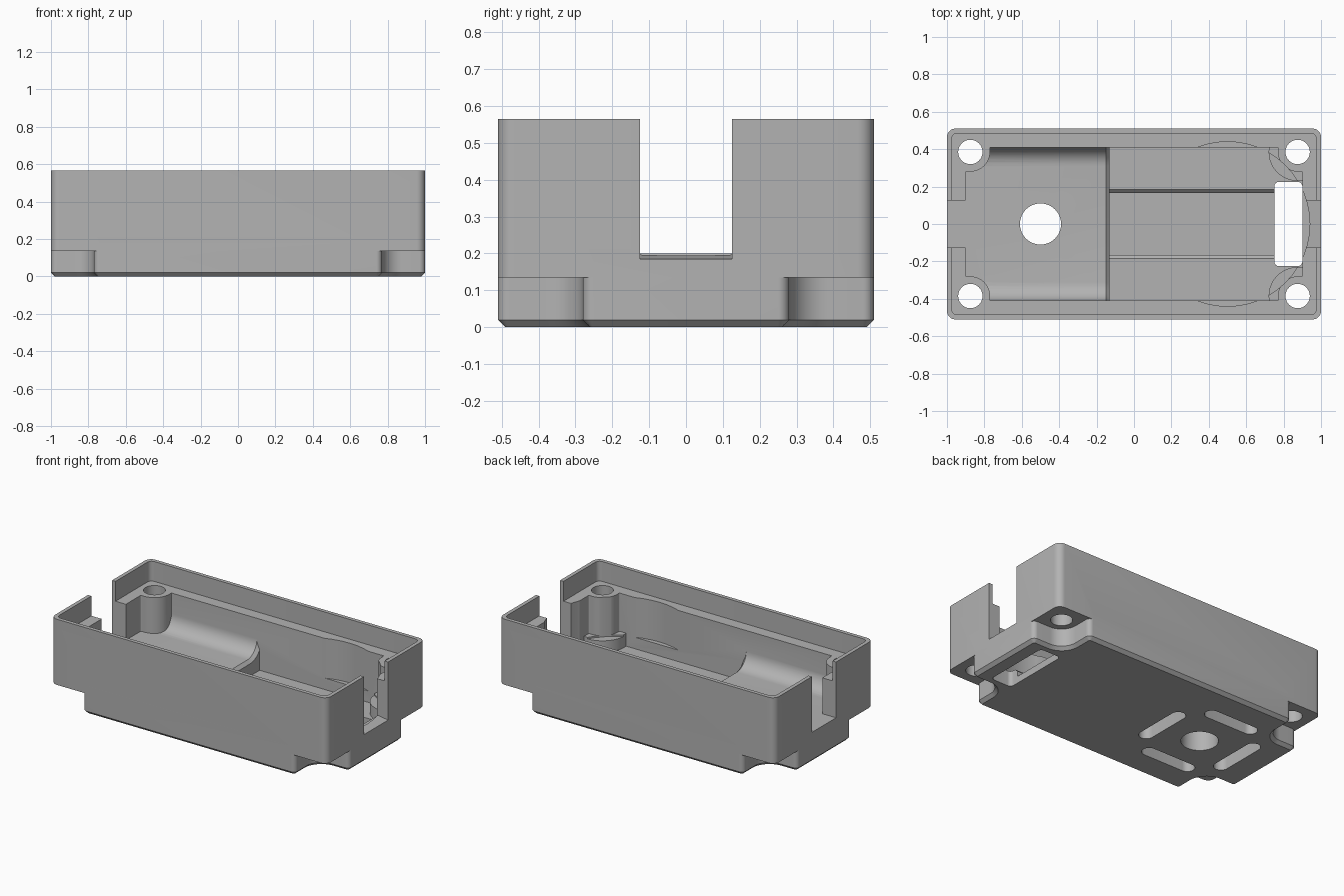
import bpy, bmesh
from math import cos, sin, radians

if "Cube" in bpy.data.objects:
    bpy.data.objects.remove(bpy.data.objects["Cube"], do_unlink=True)

grey = bpy.data.materials.new("mid grey")
grey.use_nodes = True
grey.diffuse_color = (0.45, 0.45, 0.45, 1)
grey.node_tree.nodes["Principled BSDF"].inputs["Base Color"].default_value = (0.45, 0.45, 0.45, 1)


def arc(cx, cy, r, a0, a1, n=8):
    angles = [radians(a0 + (a1 - a0) * i / n) for i in range(n + 1)]
    return [(cx + r * cos(a), cy + r * sin(a)) for a in angles]


def four_way(quad):
    """Repeat a first-quadrant outline in all four quadrants."""
    flip = quad[::-1]
    return (quad + [(-x, y) for x, y in flip] + [(-x, -y) for x, y in quad]
            + [(x, -y) for x, y in flip])


def rounded_rect(hx, hy, r):
    return four_way(arc(hx - r, hy - r, r, 0, 90))


def notched_rect(hx, hy, f):
    """Rectangle with each corner scooped out around its screw hole."""
    x0, y0 = SCREW_X - SCOOP, SCREW_Y - SCOOP
    return four_way(arc(hx - f, y0 - f, f, 0, 90)
                    + arc(SCREW_X, SCREW_Y, SCOOP, -90, -180, 12)
                    + arc(x0 - f, hy - f, f, 0, 90))


def moved(pts, dx, dy):
    return [(x + dx, y + dy) for x, y in pts]


def circle(cx, cy, r):
    return arc(cx, cy, r, 0, 360, 48)[:-1]


def prism(name, pts, a, b, axis="z", chamfer=0):
    """Extrude a 2D outline along an axis, optionally chamfering the cap at a."""
    place = {"z": lambda u, v, w: (u, v, w),
             "x": lambda u, v, w: (w, u, v),
             "y": lambda u, v, w: (u, w, v)}[axis]
    bm = bmesh.new()
    low = [bm.verts.new(place(u, v, a)) for u, v in pts]
    high = [bm.verts.new(place(u, v, b)) for u, v in pts]
    cap = bm.faces.new(low)
    bm.faces.new(high)
    for i in range(len(pts)):
        j = (i + 1) % len(pts)
        bm.faces.new((low[i], low[j], high[j], high[i]))
    bmesh.ops.recalc_face_normals(bm, faces=bm.faces[:])
    if chamfer:
        bmesh.ops.bevel(bm, geom=list(cap.edges), offset=chamfer, segments=1,
                        affect='EDGES', profile=0.5)
    mesh = bpy.data.meshes.new(name)
    bm.to_mesh(mesh)
    bm.free()
    mesh.materials.append(grey)
    ob = bpy.data.objects.new(name, mesh)
    bpy.context.collection.objects.link(ob)
    return ob


def combine(target, tool, operation='DIFFERENCE'):
    """Apply a boolean and drop the tool."""
    mod = target.modifiers.new("cut", 'BOOLEAN')
    mod.operation, mod.object, mod.solver = operation, tool, 'EXACT'
    tool.hide_render = True
    bpy.context.view_layer.objects.active = target
    bpy.ops.object.modifier_apply(modifier=mod.name)
    bpy.data.objects.remove(tool, do_unlink=True)


SCREW_X, SCREW_Y, SCOOP = 0.875, 0.385, 0.105
HEIGHT, STEP, LEDGE = 0.565, 0.135, 0.435
SIGNS = (-1, 1)
CORNERS = [(sx * SCREW_X, sy * SCREW_Y) for sx in SIGNS for sy in SIGNS]

# Outer shell: chamfered scooped base under a rounded box
shell = prism("enclosure", rounded_rect(1, 0.51, 0.045), STEP, HEIGHT)
combine(shell, prism("base", notched_rect(1, 0.51, 0.03), 0, STEP + 0.05, chamfer=0.02), 'UNION')

# Cavity cutter, with the raised floors and corner bumps taken out of it
cavity = prism("cavity", notched_rect(0.9, 0.41, 0.005), 0.045, 0.5)
half = [(0.45, -0.05), (0.45, 0.3)] + arc(0.31, 0.3, 0.1, 0, -90)
deck = half + [(-y, z) for y, z in half[::-1]]
combine(cavity, prism("raised_deck", deck, -0.13, -0.97, "x", chamfer=0.02))
for s in SIGNS:
    side = [(s * y, z) for y, z in
            [(0.165, 0), (0.165, 0.08), (0.185, 0.1), (0.45, 0.1), (0.45, 0)]]
    combine(cavity, prism("side_floor", side, -0.2, 0.95, "x"))
    combine(cavity, prism("corner_bump", circle(SCREW_X, s * SCREW_Y, 0.155), 0, 0.185))
combine(cavity, prism("round_pocket", circle(0.5, 0, 0.44), 0.175, 0.5), 'UNION')
combine(shell, cavity)

# Lid recess inside the rim
combine(shell, prism("lid_recess", rounded_rect(0.975, 0.485, 0.03), LEDGE, 0.7))

# End slots: level at one end, sloped at the other
level = [(-1.1, 0.2), (-0.85, 0.2), (-0.85, 0.7), (-1.1, 0.7)]
sloped = [(0.85, 0.2075), (1.1, 0.17), (1.1, 0.7), (0.85, 0.7)]
for outline in (level, sloped):
    combine(shell, prism("end_slot", outline, -0.125, 0.125, "y"))

# Screw holes, centre hole and rectangular floor opening
for x, y in CORNERS:
    combine(shell, prism("screw_hole", circle(x, y, 0.065), -0.1, 0.7))
combine(shell, prism("centre_hole", circle(-0.5, 0, 0.11), -0.1, 0.4))
combine(shell, prism("floor_opening", moved(rounded_rect(0.075, 0.225, 0.025), 0.825, 0), -0.1, 0.17))

# Four blind slots under the raised deck
for s in SIGNS:
    along_y = moved(rounded_rect(0.045, 0.19, 0.0449), -0.5 + s * 0.285, 0)
    along_x = moved(rounded_rect(0.19, 0.045, 0.0449), -0.5, s * 0.285)
    for outline in (along_y, along_x):
        combine(shell, prism("blind_slot", outline, -0.1, 0.14))

# Smooth the curves and keep the edges crisp
bpy.ops.object.select_all(action='DESELECT')
shell.select_set(True)
bpy.context.view_layer.objects.active = shell
bpy.ops.object.shade_smooth_by_angle(angle=radians(25))
